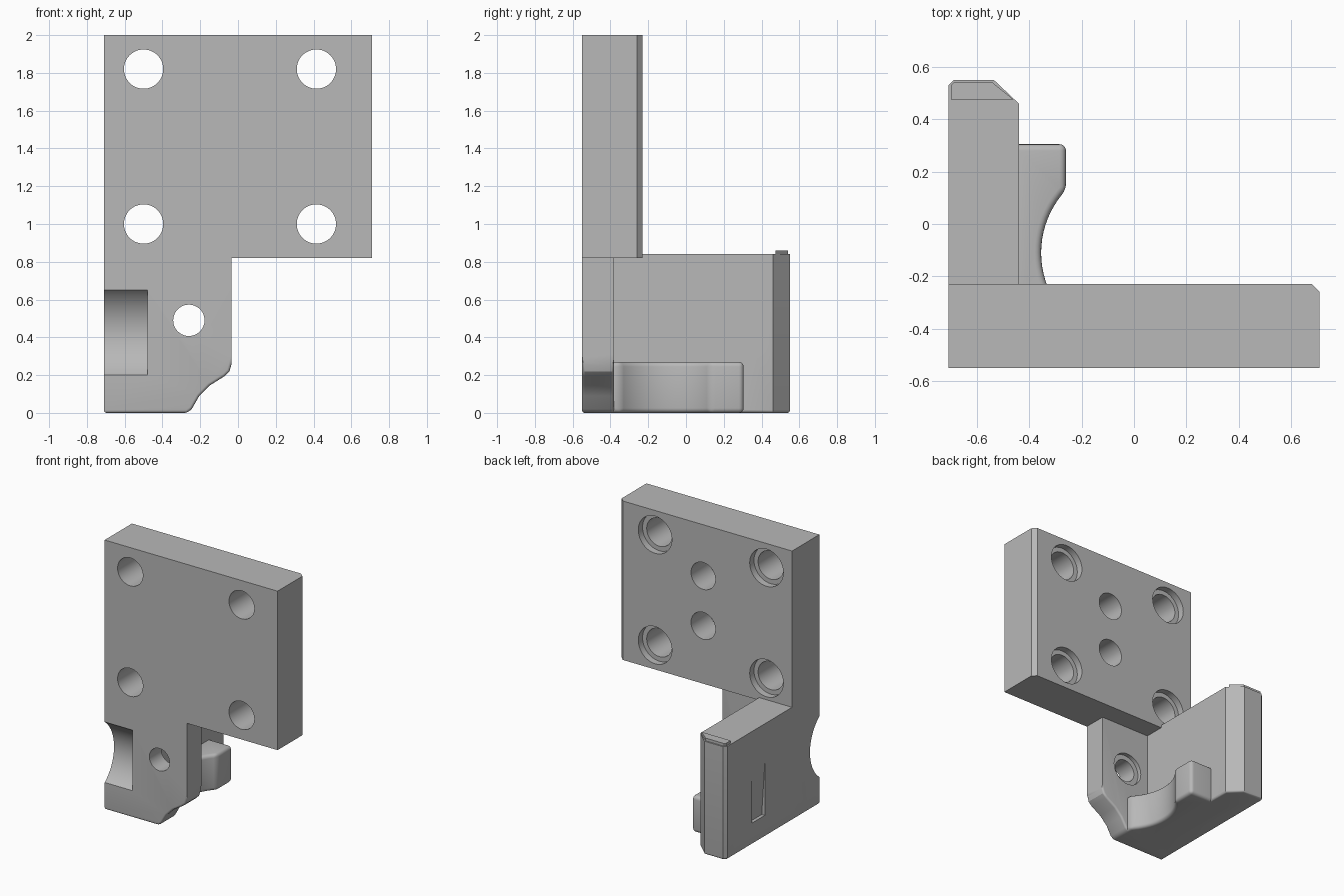
import bpy, bmesh, math
from mathutils import Vector, Matrix

cube = bpy.data.objects.get("Cube")
if cube:
    bpy.data.objects.remove(cube, do_unlink=True)

grey = bpy.data.materials.new("machined grey")
grey.use_nodes = True
GREY = (0.48, 0.48, 0.48, 1)
grey.diffuse_color = GREY
grey.node_tree.nodes["Principled BSDF"].inputs["Base Color"].default_value = GREY


def finish(name, bm):
    bmesh.ops.recalc_face_normals(bm, faces=bm.faces)
    mesh = bpy.data.meshes.new(name)
    bm.to_mesh(mesh)
    bm.free()
    mesh.materials.append(grey)
    obj = bpy.data.objects.new(name, mesh)
    bpy.context.collection.objects.link(obj)
    return obj


def prism(name, profile, axis, lo, hi, radius=0, below=9):
    """Extrude a 2D profile along an axis; round the sharp edges lying below a height."""
    place = {"x": lambda a, b, c: (c, a, b),
             "y": lambda a, b, c: (a, c, b),
             "z": lambda a, b, c: (a, b, c)}[axis]
    bm = bmesh.new()
    face = bm.faces.new([bm.verts.new(place(a, b, lo)) for a, b in profile])
    ext = bmesh.ops.extrude_face_region(bm, geom=[face])
    new = [v for v in ext["geom"] if isinstance(v, bmesh.types.BMVert)]
    bmesh.ops.translate(bm, verts=new, vec=Vector(place(0, 0, hi - lo)))
    bmesh.ops.recalc_face_normals(bm, faces=bm.faces)
    if radius:
        edges = [e for e in bm.edges if max(v.co.z for v in e.verts) < below
                 and e.calc_face_angle(0) > math.radians(30)]
        bmesh.ops.bevel(bm, geom=edges, offset=radius, segments=4, profile=0.5,
                        affect="EDGES", clamp_overlap=True)
    return finish(name, bm)


def cylinder(axis, a, b, lo, hi, r, sides=48):
    """Round cutter along x or y, centred on the other two coordinates."""
    bm = bmesh.new()
    bmesh.ops.create_cone(bm, cap_ends=True, segments=sides, radius1=r, radius2=r, depth=hi - lo)
    mid = (lo + hi) / 2
    if axis == "x":
        turn, pos = Matrix.Rotation(math.pi / 2, 4, "Y"), (mid, a, b)
    else:
        turn, pos = Matrix.Rotation(math.pi / 2, 4, "X"), (a, mid, b)
    bm.transform(Matrix.Translation(pos) @ turn)
    return finish("cutter", bm)


def combine(target, other, operation):
    mod = target.modifiers.new(operation.lower(), "BOOLEAN")
    mod.operation, mod.solver, mod.object = operation, "EXACT", other
    bpy.context.view_layer.objects.active = target
    bpy.ops.object.modifier_apply(modifier=mod.name)
    bpy.data.objects.remove(other, do_unlink=True)


LEFT, FRONT = -0.71, -0.55

# Main mounting plate with one chamfered upright edge
bracket = prism("mounting_bracket", [(LEFT, FRONT), (0.71, FRONT), (0.71, -0.26),
                                     (0.68, -0.23), (LEFT, -0.23)], "z", 0.82, 2)

# Front tongue hanging below the plate
tongue = prism("front_tongue", [(LEFT, 0), (-0.27, 0), (-0.245, 0.02), (-0.205, 0.09),
                                (-0.15, 0.145), (-0.07, 0.195), (-0.045, 0.22),
                                (-0.035, 0.255), (-0.035, 0.9), (LEFT, 0.9)],
               "y", FRONT, -0.38, 0.015, 0.27)

# Side wall running back, with a chamfered rear corner
wall = prism("side_wall", [(LEFT, -0.5), (-0.44, -0.5), (-0.44, 0.46), (-0.535, 0.55),
                           (-0.69, 0.55), (LEFT, 0.53)], "z", 0, 0.84, 0.015, 0.1)
rim = prism("rear_rim", [(-0.7, 0.475), (-0.46, 0.475), (-0.54, 0.54),
                         (-0.69, 0.54), (-0.7, 0.53)], "z", 0.8, 0.86)

# Inner foot with a concave clearance scoop
R, CX, CY = 0.35, -0.005, -0.11
half = math.asin(0.24 / R)
arc = [(CX - R * math.cos(t), CY + R * math.sin(t))
       for t in (half - 2 * half * i / 20 for i in range(21))]
foot = prism("inner_foot", [(-0.6, -0.46), (-0.6, 0.305), (-0.26, 0.305)] + arc + [(-0.26, -0.46)],
             "z", 0, 0.27, 0.025)

for part in (tongue, wall, rim, foot):
    combine(bracket, part, "UNION")

# Plate bolt holes with counterbores on the back
cutters = []
for x in (-0.5, 0.415):
    for z in (1.0, 1.82):
        cutters.append(cylinder("y", x, z, -0.7, -0.1, 0.104))
        cutters.append(cylinder("y", x, z, -0.28, -0.1, 0.138))

# Blind holes in the middle of the plate back
for z in (1.25, 1.62):
    cutters.append(cylinder("y", 0.02, z, -0.45, -0.1, 0.1))

# Tongue hole with a recess behind it
cutters.append(cylinder("y", -0.26, 0.49, -0.7, -0.3, 0.083))
cutters.append(cylinder("y", -0.26, 0.49, -0.41, -0.33, 0.12))

# Cross holes through the side wall
for y in (-0.19, 0.33):
    cutters.append(cylinder("x", y, 0.4, -0.9, -0.38, 0.11))

# Concave relief in the front edge
cutters.append(cylinder("x", -0.725, 0.425, -0.9, -0.48, 0.285, 72))

# Shallow wedge pocket on the outer side face
cutters.append(prism("cutter", [(-0.73, 0.55), (LEFT, 0.55), (-0.685, 0.16), (-0.73, 0.16)],
                     "y", 0.09, 0.24))

for cutter in cutters:
    combine(bracket, cutter, "DIFFERENCE")

# Smooth the curved faces and keep the edges crisp
bpy.ops.object.select_all(action="DESELECT")
bracket.select_set(True)
bpy.context.view_layer.objects.active = bracket
bpy.ops.object.shade_smooth_by_angle(angle=math.radians(28))
